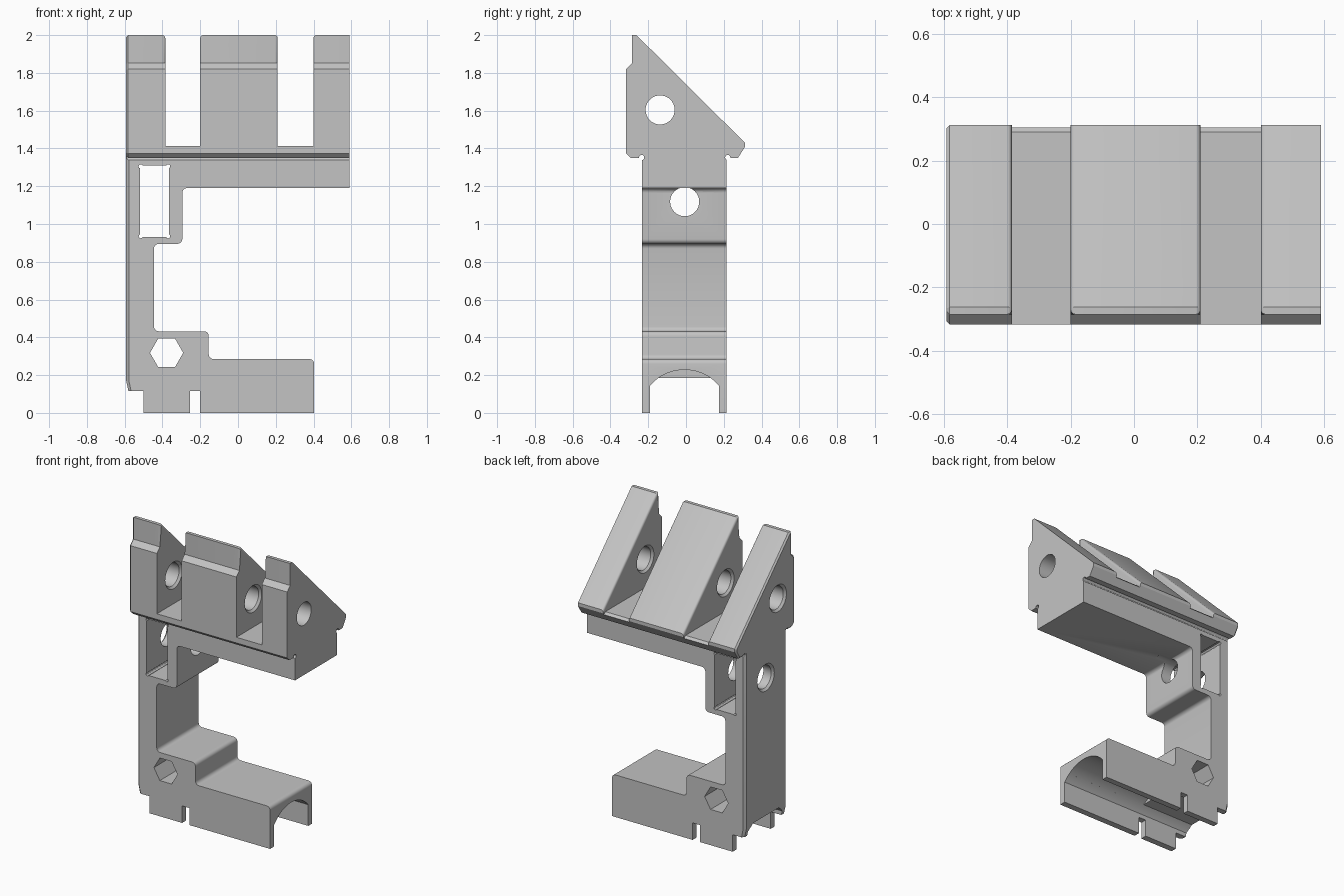
import bpy, bmesh, math
from mathutils import Vector

cube = bpy.data.objects.get("Cube")
if cube:
    bpy.data.objects.remove(cube, do_unlink=True)

grey = bpy.data.materials.new("plain grey")
grey.use_nodes = True
colour = (0.55, 0.55, 0.55, 1)
grey.diffuse_color = colour
grey.node_tree.nodes["Principled BSDF"].inputs["Base Color"].default_value = colour


def rounded(points, steps=5):
    """Replace each (a, b, radius) corner by a short fillet curve."""
    out = []
    for i, p in enumerate(points):
        c = Vector(p[:2])
        if len(p) < 3:
            out.append(c)
            continue
        before = (Vector(points[i - 1][:2]) - c).normalized() * p[2]
        after = (Vector(points[(i + 1) % len(points)][:2]) - c).normalized() * p[2]
        for k in range(steps + 1):
            t = math.pi / 2 * k / steps
            out.append(c + before * (1 - math.sin(t)) + after * (1 - math.cos(t)))
    return out


def circle(a, b, r, sides=40):
    return [(a + r * math.cos(math.tau * i / sides), b + r * math.sin(math.tau * i / sides))
            for i in range(sides)]


def rect(a0, a1, b0, b1):
    return [(a0, b0), (a1, b0), (a1, b1), (a0, b1)]


def prism(name, axis, points, lo, hi, far_points=None):
    """Extrude or taper a profile, given as (y, z) along x or (x, z) along y."""
    bm = bmesh.new()

    def place(p, d):
        return (d, p[0], p[1]) if axis == "x" else (p[0], d, p[1])
    ends = [[bm.verts.new(place(p, d)) for p in ring]
            for ring, d in ((points, lo), (far_points or points, hi))]
    n = len(points)
    for ring in ends:
        bm.faces.new(ring)
    for i in range(n):
        j = (i + 1) % n
        bm.faces.new((ends[0][i], ends[0][j], ends[1][j], ends[1][i]))
    bmesh.ops.recalc_face_normals(bm, faces=bm.faces)
    mesh = bpy.data.meshes.new(name)
    bm.to_mesh(mesh)
    bm.free()
    mesh.materials.append(grey)
    ob = bpy.data.objects.new(name, mesh)
    bpy.context.collection.objects.link(ob)
    return ob


def combine(ob, other, operation="DIFFERENCE"):
    mod = ob.modifiers.new("combine", "BOOLEAN")
    mod.operation, mod.solver, mod.object = operation, "EXACT", other
    bpy.ops.object.select_all(action="DESELECT")
    bpy.context.view_layer.objects.active = ob
    ob.select_set(True)
    bpy.ops.object.modifier_apply(modifier=mod.name)
    bpy.data.objects.remove(other, do_unlink=True)


def bevel(ob, rule, width, segments):
    bm = bmesh.new()
    bm.from_mesh(ob.data)
    edges = [e for e in bm.edges if rule(e.verts[0].co, e.verts[1].co)]
    bmesh.ops.bevel(bm, geom=edges, offset=width, segments=segments, profile=0.5,
                    affect="EDGES", clamp_overlap=False)
    bm.to_mesh(ob.data)
    bm.free()


def countersink(ob, x, side, y, z):
    """Chamfer the rim of a bore where it leaves a wall facing side (+1 or -1)."""
    depth = 0.014
    combine(ob, prism("rim_cutter", "x", circle(y, z, BORE), x - side * depth, x + side * depth,
                      circle(y, z, BORE + 2 * depth)))


LEFT, RIGHT = -0.592, 0.59
FRONT, BACK = -0.233, 0.215
BORE = 0.077

# Sloped head, split into three teeth by two slots
head = prism("clamp_bracket", "x", [
    (-0.285, 2.0), (-0.262, 2.0), (0.312, 1.43), (0.312, 1.408),
    (0.275, 1.35), (-0.293, 1.35), (-0.317, 1.374), (-0.317, 1.82), (-0.285, 1.852)], LEFT, RIGHT)
bevel(head, lambda a, b: max(a.x, b.x) < LEFT + 0.001, 0.01, 1)
slots = [(-0.385, -0.2), (0.21, 0.4)]
for x0, x1 in slots:
    combine(head, prism("slot_cutter", "x", [
        (-0.4, 1.412), (0.29, 1.412), (0.37, 1.332), (0.4, 2.1), (-0.4, 2.1)], x0, x1))

# Soft edges on the crest and slope beside each slot
walls = [x for pair in slots for x in pair]


def tooth_edge(a, b):
    on_wall = any(abs(a.x - x) < 0.001 and abs(b.x - x) < 0.001 for x in walls)
    return on_wall and min(a.y, b.y) > -0.29 and min(a.z, b.z) > 1.42


bevel(head, tooth_edge, 0.015, 4)

# Long bore through the teeth, with chamfered rims
upper = (-0.137, 1.604)
combine(head, prism("upper_hole_cutter", "x", circle(*upper, BORE), -0.7, 0.7))
countersink(head, LEFT, -1, *upper)
for x0, x1 in slots:
    countersink(head, x0, 1, *upper)
    countersink(head, x1, -1, *upper)

# Stepped C-shaped body
r = 0.025
body = prism("body", "y", rounded([
    (LEFT, 1.38), (RIGHT, 1.38), (RIGHT, 1.19), (-0.295, 1.19, r), (-0.295, 0.895, r),
    (-0.445, 0.895, r), (-0.445, 0.432, r), (-0.155, 0.432, r), (-0.155, 0.285, r),
    (0.403, 0.285, r), (0.403, 0), (-0.2, 0), (-0.2, 0.115), (-0.255, 0.115),
    (-0.255, 0), (-0.5, 0), (-0.5, 0.115), (-0.58, 0.115), (LEFT, 0.17)]), FRONT, BACK)
bevel(body, lambda a, b: max(a.x, b.x) < -0.579 and abs(a.z - b.z) > 0.04, 0.014, 1)

# Channel under the foot: flat-topped all along, then arched towards the open end
MID = -0.008


def arch(outer, inner, floor):
    ys = [-outer + 2 * outer * i / 48 for i in range(49)]
    arc = [(MID + y, math.sqrt(0.24 ** 2 - y * y) - 0.012) for y in ys if abs(y) >= inner]
    return [(MID - outer, floor)] + arc + [(MID + outer, floor)]


combine(body, prism("channel_cutter", "x", arch(0.183, 0.135, -0.1), -0.7, 0.5))
combine(body, prism("arch_cutter", "x", arch(0.139, 0, 0.12), -0.2, 0.6))

# Window with relieved corners, hexagonal cross hole and lower bore
combine(body, prism("window_cutter", "y", rect(-0.52, -0.365, 0.93, 1.31), -0.5, 0.5))
for x in (-0.515, -0.37):
    for z in (0.935, 1.305):
        combine(body, prism("corner_cutter", "y", circle(x, z, 0.011, 12), -0.5, 0.5))
combine(body, prism("hex_cutter", "y", circle(-0.378, 0.318, 0.088, 6), -0.5, 0.5))
lower = (-0.007, 1.118)
combine(body, prism("lower_hole_cutter", "x", circle(*lower, BORE), -0.7, -0.2))
countersink(body, LEFT, -1, *lower)

# Join head and body, then cut relief grooves under the head
combine(head, body, "UNION")
for y in (FRONT - 0.002, BACK + 0.006):
    combine(head, prism("groove_cutter", "x", circle(y, 1.352, 0.014, 12), -0.7, 0.7))

bpy.ops.object.select_all(action="DESELECT")
head.select_set(True)
bpy.context.view_layer.objects.active = head
bpy.ops.object.shade_smooth_by_angle(angle=math.radians(30))
